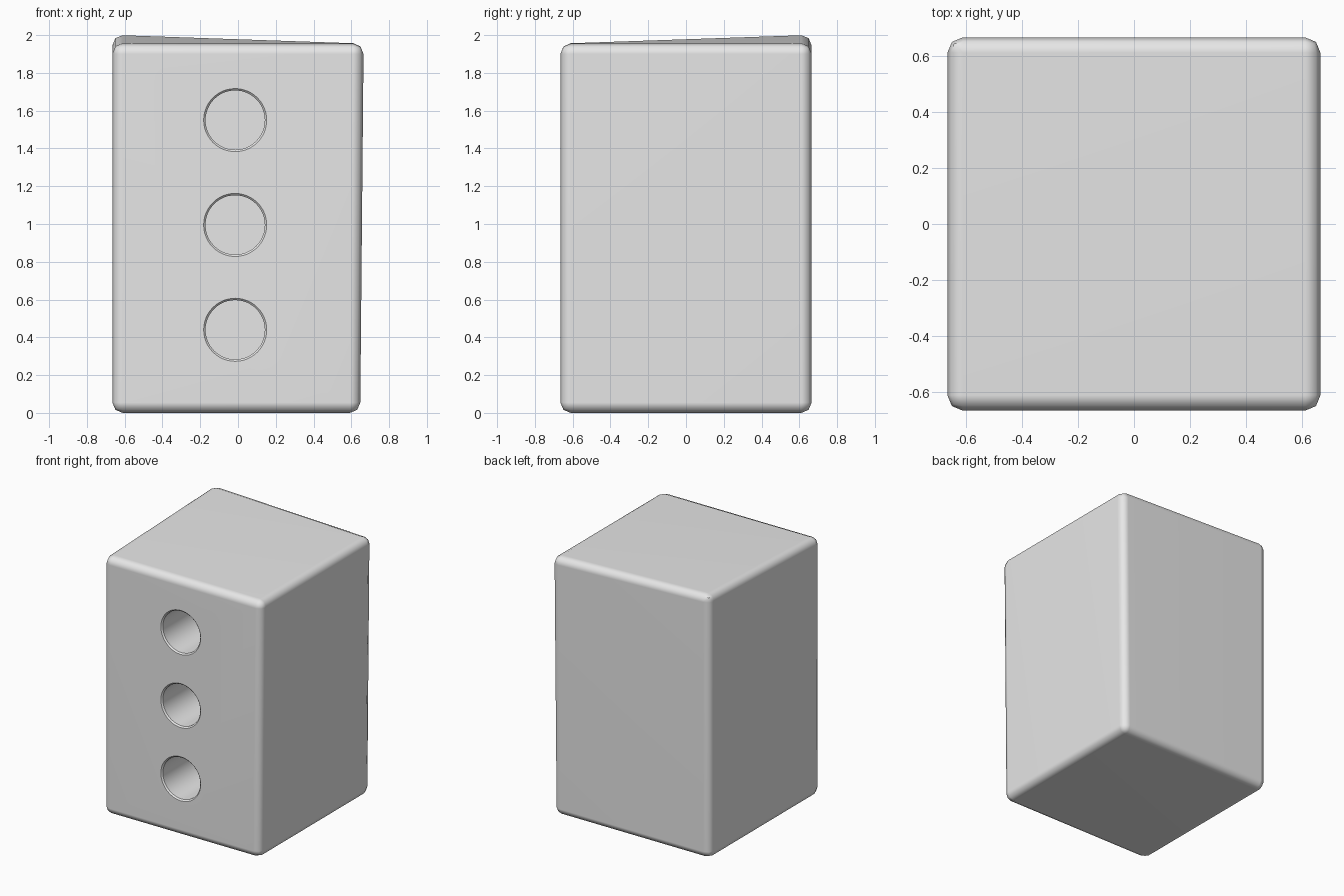
import bpy
import bmesh
import math

cube = bpy.data.objects.get("Cube")
if cube:
    bpy.data.objects.remove(cube, do_unlink=True)

HALF = 0.665
HOLE_X = -0.015
HOLE_HEIGHTS = (0.44, 0.995, 1.55)
HOLE_RADIUS = 0.157
CHAMFER = 0.01
HOLE_DEPTH = 0.6

grey = bpy.data.materials.new("plain grey")
grey.use_nodes = True
grey.diffuse_color = (0.8, 0.8, 0.8, 1)
grey.node_tree.nodes["Principled BSDF"].inputs["Base Color"].default_value = grey.diffuse_color


def add_object(name, bm):
    """Turn a bmesh into a linked object with the grey material."""
    bmesh.ops.recalc_face_normals(bm, faces=bm.faces)
    mesh = bpy.data.meshes.new(name)
    bm.to_mesh(mesh)
    bm.free()
    mesh.materials.append(grey)
    obj = bpy.data.objects.new(name, mesh)
    bpy.context.collection.objects.link(obj)
    return obj


# Block: a slightly skewed box with one raised back corner
bm = bmesh.new()
bmesh.ops.create_cube(bm, size=2)
for v in bm.verts:
    x, y, top = v.co.x, v.co.y, v.co.z > 0
    raised = x < 0 and y > 0
    v.co.x = x * HALF - (0.018 if x > 0 and not top else 0)
    v.co.y = y * HALF
    v.co.z = (2.003 if raised else 1.955) if top else 0
block = add_object("block", bm)

# Cutter: three flat-ended round plugs that flare at the mouth
bm = bmesh.new()
profile = (
    (HOLE_RADIUS + 2 * CHAMFER, -HALF - CHAMFER),
    (HOLE_RADIUS, -HALF + CHAMFER),
    (HOLE_RADIUS, -HALF + HOLE_DEPTH),
)
SIDES = 48
for height in HOLE_HEIGHTS:
    rings = []
    for radius, y in profile:
        angles = [math.tau * i / SIDES for i in range(SIDES)]
        rings.append([bm.verts.new((HOLE_X + radius * math.cos(a), y,
                                    height + radius * math.sin(a))) for a in angles])
    for lower, upper in zip(rings, rings[1:]):
        for i in range(SIDES):
            j = (i + 1) % SIDES
            bm.faces.new((lower[i], lower[j], upper[j], upper[i]))
    bm.faces.new(rings[0])
    bm.faces.new(rings[-1])
cutter = add_object("hole_cutter", bm)
cutter.hide_render = True

# Round the block edges, then cut the holes
bevel = block.modifiers.new("rounded edges", "BEVEL")
bevel.width = 0.055
bevel.segments = 2
bevel.limit_method = "ANGLE"
cut = block.modifiers.new("holes", "BOOLEAN")
cut.operation = "DIFFERENCE"
cut.solver = "EXACT"
cut.object = cutter

bpy.ops.object.select_all(action="DESELECT")
block.select_set(True)
bpy.context.view_layer.objects.active = block
for name in [m.name for m in block.modifiers]:
    bpy.ops.object.modifier_apply(modifier=name)
bpy.data.objects.remove(cutter, do_unlink=True)

# Smooth shading with flat main faces
bpy.ops.object.shade_smooth_by_angle(angle=math.radians(48))
for edge in block.data.edges:
    a, b = (block.data.vertices[i].co for i in edge.vertices)
    rim = all(math.hypot(p.x - HOLE_X, p.z - h) < 0.2 for p in (a, b)
              for h in [min(HOLE_HEIGHTS, key=lambda c: abs(c - p.z))])
    if rim and abs(a.y - b.y) < 0.001:
        edge.use_edge_sharp = True
weighted = block.modifiers.new("face weighted normals", "WEIGHTED_NORMAL")
weighted.keep_sharp = True
